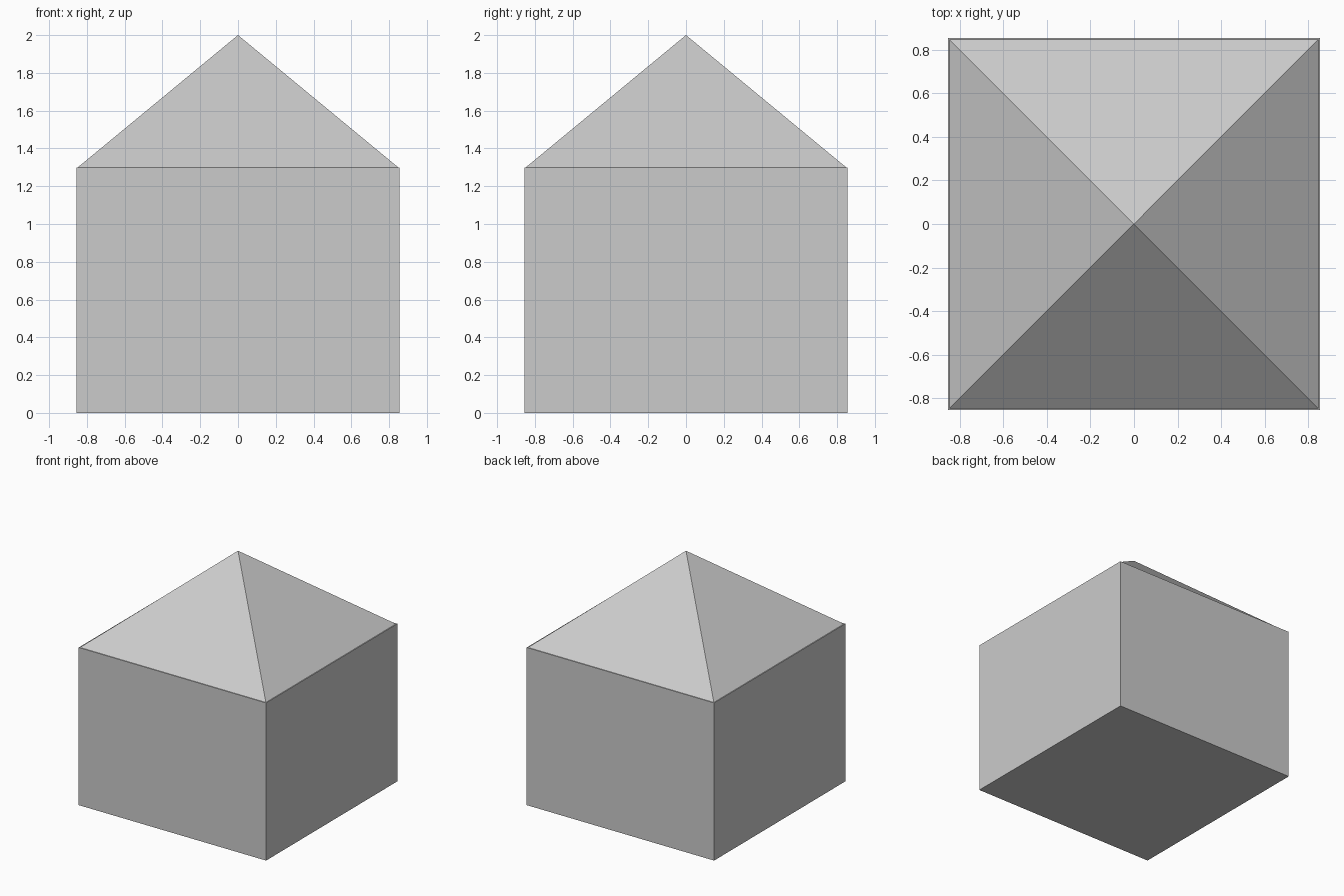
import bpy
from math import pi, sqrt

if "Cube" in bpy.data.objects:
    bpy.data.objects.remove(bpy.data.objects["Cube"])

WALL_HALF, WALL_H = 0.855, 1.30
ROOF_HALF, ROOF_H = 0.848, 0.70

# Square block of walls
bpy.ops.mesh.primitive_cube_add(size=1, location=(0, 0, WALL_H / 2))
walls = bpy.context.object
walls.name = "walls"
walls.scale = (2 * WALL_HALF, 2 * WALL_HALF, WALL_H)
bpy.ops.object.transform_apply(location=False, rotation=False, scale=True)

# Four-sided pyramid roof, set in slightly from the wall edge
bpy.ops.mesh.primitive_cone_add(vertices=4, radius1=ROOF_HALF * sqrt(2), radius2=0,
                                depth=ROOF_H, location=(0, 0, WALL_H + ROOF_H / 2),
                                rotation=(0, 0, pi / 4))
roof = bpy.context.object
roof.name = "roof"
bpy.ops.object.transform_apply(location=False, rotation=True, scale=False)
